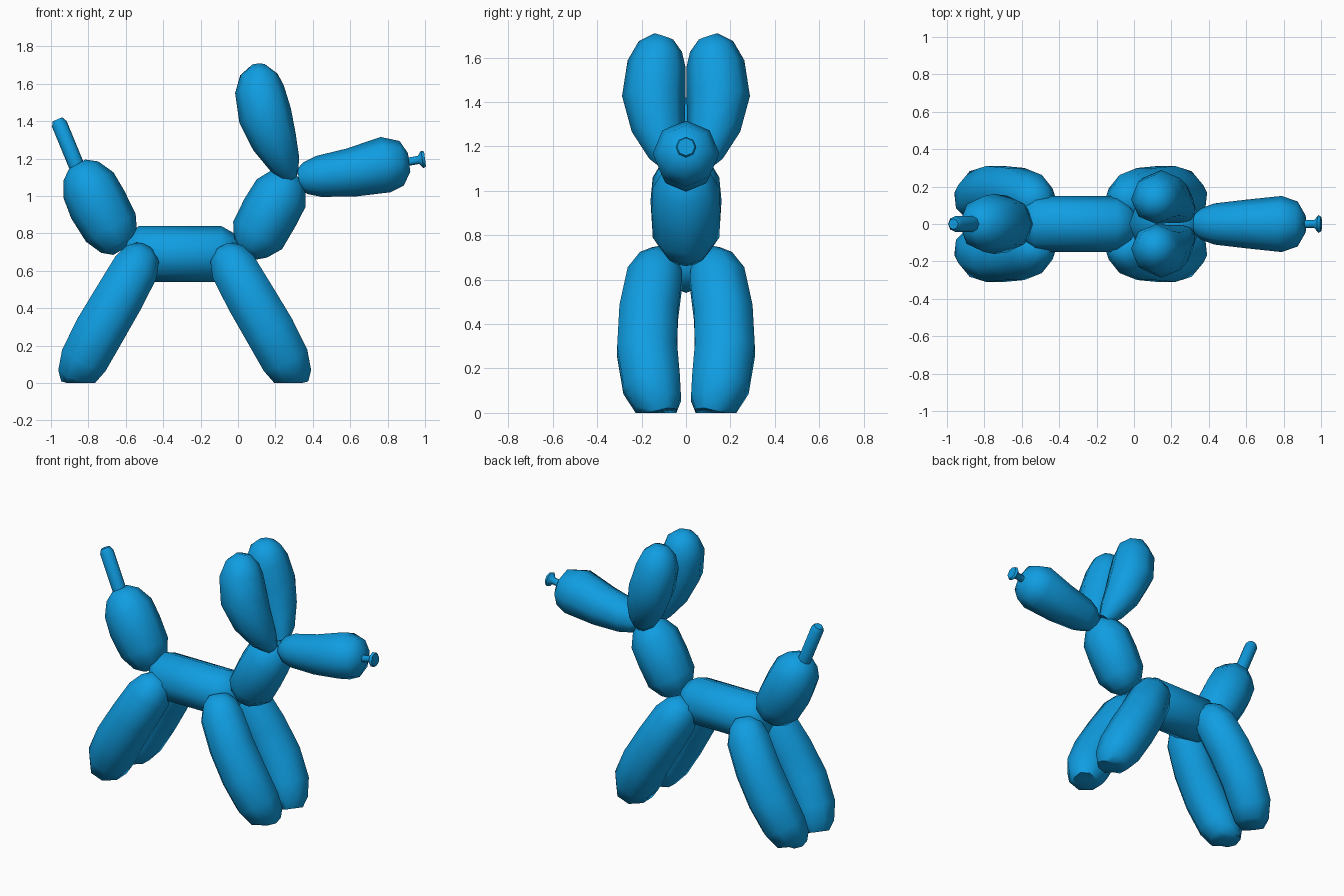
import bpy, bmesh, math
from mathutils import Vector

blue = bpy.data.materials.new("balloon_blue")
blue.diffuse_color = (0.005, 0.34, 0.76, 1)


def balloon(name, rings, sides=8, mirror=False, phase=0.0):
    """Sweep a polygon through rings of (x, y, z, radius); nothing goes below the floor."""
    bm = bmesh.new()
    pts = [Vector(r[:3]) for r in rings]
    loops = []
    for i, p in enumerate(pts):
        t = (pts[min(i + 1, len(pts) - 1)] - pts[max(i - 1, 0)]).normalized()
        u = Vector((0, 1, 0))
        u = (u - t * u.dot(t)).normalized()
        v = t.cross(u)
        loop = []
        for k in range(sides):
            a = 2 * math.pi * k / sides + phase
            co = p + (u * math.cos(a) + v * math.sin(a)) * rings[i][3]
            co.z = max(co.z, 0)
            loop.append(bm.verts.new(co))
        loops.append(loop)
    for a, b in zip(loops, loops[1:]):
        for k in range(sides):
            n = (k + 1) % sides
            bm.faces.new((a[k], a[n], b[n], b[k]))
    bm.faces.new(loops[0][::-1])
    bm.faces.new(loops[-1])
    bmesh.ops.recalc_face_normals(bm, faces=bm.faces)
    me = bpy.data.meshes.new(name)
    bm.to_mesh(me)
    bm.free()
    me.materials.append(blue)
    ob = bpy.data.objects.new(name, me)
    bpy.context.collection.objects.link(ob)
    if mirror:
        m = ob.modifiers.new("mirror", 'MIRROR')
        m.use_axis = (False, True, False)
        m.use_mirror_merge = False
    bpy.ops.object.select_all(action='DESELECT')
    ob.select_set(True)
    bpy.context.view_layer.objects.active = ob
    bpy.ops.object.shade_smooth_by_angle(angle=math.radians(50))
    return ob


# Body
balloon("body", [(-0.61, 0, 0.69, 0.05), (-0.59, 0, 0.69, 0.10), (-0.53, 0, 0.69, 0.15),
                 (-0.285, 0, 0.69, 0.15), (-0.09, 0, 0.69, 0.15), (-0.02, 0, 0.69, 0.11),
                 (0.01, 0, 0.69, 0.05)])

# Neck
balloon("neck", [(0.045, 0, 0.69, 0.06), (0.065, 0, 0.725, 0.105), (0.105, 0, 0.79, 0.15),
                 (0.17, 0, 0.91, 0.155), (0.23, 0, 1.015, 0.15), (0.27, 0, 1.085, 0.105),
                 (0.29, 0, 1.12, 0.05)])

# Muzzle and knotted nozzle
balloon("muzzle", [(0.325, 0, 1.09, 0.055), (0.36, 0, 1.095, 0.085), (0.43, 0, 1.105, 0.11),
                   (0.60, 0, 1.125, 0.13), (0.79, 0, 1.168, 0.15), (0.875, 0, 1.175, 0.12),
                   (0.915, 0, 1.18, 0.05)])
balloon("nozzle", [(0.89, 0, 1.18, 0.022), (0.965, 0, 1.193, 0.022),
                   (0.985, 0, 1.196, 0.047), (1.0, 0, 1.198, 0.04)])

# Ears
balloon("ears", [(0.28, 0.05, 1.105, 0.045), (0.25, 0.085, 1.17, 0.085),
                 (0.195, 0.125, 1.29, 0.122), (0.145, 0.145, 1.43, 0.143),
                 (0.115, 0.132, 1.57, 0.132), (0.112, 0.115, 1.65, 0.10),
                 (0.11, 0.10, 1.695, 0.045)], mirror=True)

# Legs: the back pair repeats the front pair mirrored about the body centre
leg = [(-0.075, 0.10, 0.72, 0.06), (-0.055, 0.115, 0.68, 0.105), (-0.02, 0.14, 0.61, 0.135),
       (0.07, 0.168, 0.45, 0.143), (0.17, 0.175, 0.28, 0.146), (0.25, 0.155, 0.13, 0.14),
       (0.288, 0.125, 0.04, 0.115), (0.308, 0.11, -0.01, 0.075)]
balloon("front_legs", leg, mirror=True, phase=math.pi / 8)
balloon("back_legs", [(-0.57 - x, y, z, r) for x, y, z, r in leg], mirror=True, phase=math.pi / 8)

# Tail and its uninflated tip
balloon("tail", [(-0.615, 0, 0.715, 0.06), (-0.635, 0, 0.75, 0.11), (-0.68, 0, 0.83, 0.152),
                 (-0.75, 0, 0.955, 0.16), (-0.80, 0, 1.06, 0.15), (-0.84, 0, 1.135, 0.105),
                 (-0.86, 0, 1.17, 0.05)])
balloon("tail_tip", [(-0.85, 0, 1.13, 0.042), (-0.955, 0, 1.385, 0.042),
                     (-0.966, 0, 1.41, 0.028)])
